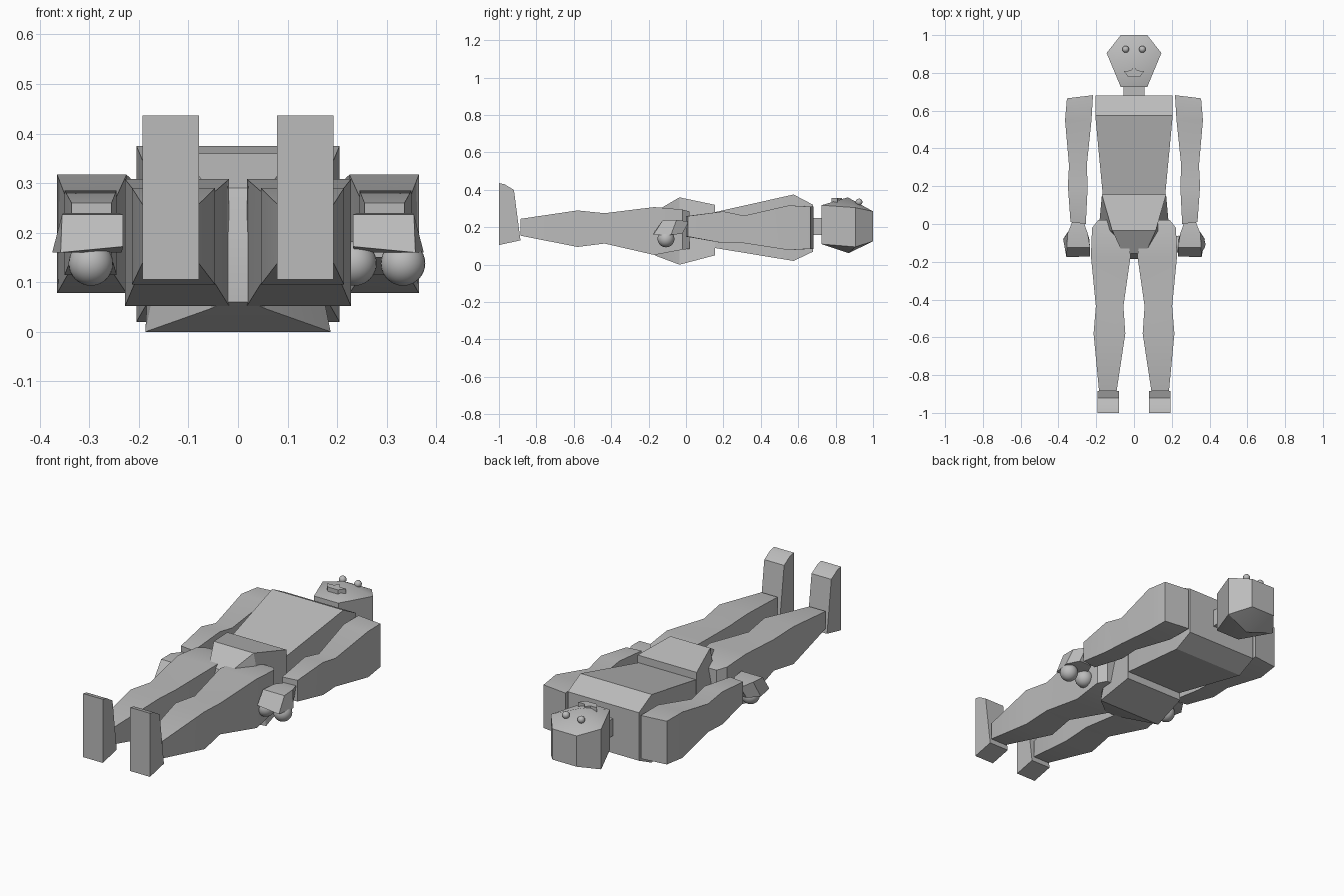
import bpy, bmesh, math
from mathutils import Vector

cube = bpy.data.objects.get("Cube")
if cube:
    bpy.data.objects.remove(cube, do_unlink=True)

grey = bpy.data.materials.new("plain grey")
grey.use_nodes = True
COL = (0.5, 0.5, 0.5, 1)
grey.diffuse_color = COL
grey.node_tree.nodes["Principled BSDF"].inputs["Base Color"].default_value = COL


def finish(bm, name):
    bmesh.ops.recalc_face_normals(bm, faces=bm.faces)
    me = bpy.data.meshes.new(name)
    bm.to_mesh(me)
    bm.free()
    me.materials.append(grey)
    ob = bpy.data.objects.new(name, me)
    bpy.context.collection.objects.link(ob)
    bpy.ops.object.select_all(action='DESELECT')
    ob.select_set(True)
    bpy.context.view_layer.objects.active = ob
    bpy.ops.object.shade_smooth_by_angle(angle=math.radians(30))
    return ob


def loft(name, rings):
    """Skin a closed solid over rings with equal point counts."""
    bm = bmesh.new()
    loops = [[bm.verts.new(p) for p in r] for r in rings]
    n = len(loops[0])
    for a, b in zip(loops, loops[1:]):
        for i in range(n):
            j = (i + 1) % n
            bm.faces.new((a[i], a[j], b[j], b[i]))
    bm.faces.new(loops[0])
    bm.faces.new(loops[-1])
    return finish(bm, name)


def limb(name, side, sections):
    """Boxy limb from (y inner, y outer, x inner, x outer, z low, z high)."""
    return loft(name, [[(side * a, ya, lo), (side * b, yb, lo),
                        (side * b, yb, hi), (side * a, ya, hi)]
                       for ya, yb, a, b, lo, hi in sections])


def block(name, sections):
    """Symmetric block from (y, low half width, high half width, z low, z high)."""
    return loft(name, [[(-a, y, lo), (a, y, lo), (b, y, hi), (-b, y, hi)]
                       for y, a, b, lo, hi in sections])


def ball(name, centre, r):
    bm = bmesh.new()
    bmesh.ops.create_uvsphere(bm, u_segments=24, v_segments=16, radius=r)
    bmesh.ops.translate(bm, verts=bm.verts, vec=Vector(centre))
    return finish(bm, name)


# Trunk
block("chest", [(0.68, 0.205, 0.205, 0.07, 0.32), (0.575, 0.205, 0.205, 0.02, 0.375),
                (0.15, 0.165, 0.165, 0.09, 0.28)])
block("pelvis", [(0.155, 0.17, 0.17, 0.05, 0.32), (-0.035, 0.187, 0.115, 0.0, 0.36),
                 (-0.155, 0.06, 0.06, 0.045, 0.29), (-0.185, 0.025, 0.025, 0.06, 0.19)])
block("neck", [(0.66, 0.055, 0.055, 0.16, 0.25), (0.76, 0.055, 0.055, 0.16, 0.25)])

# Head: six-sided column with pointed face and back
outline = [(-0.07, 1.0, 0.285, 0.125), (-0.145, 0.905, 0.305, 0.095),
           (-0.07, 0.725, 0.318, 0.11), (0.07, 0.725, 0.318, 0.11),
           (0.145, 0.905, 0.305, 0.095), (0.07, 1.0, 0.285, 0.125)]
bm = bmesh.new()
upper = [bm.verts.new((x, y, t)) for x, y, t, b in outline]
lower = [bm.verts.new((x, y, b)) for x, y, t, b in outline]
face_tip = bm.verts.new((0, 0.865, 0.36))
back_tip = bm.verts.new((0, 0.87, 0.062))
for i in range(6):
    j = (i + 1) % 6
    bm.faces.new((upper[i], upper[j], lower[j], lower[i]))
    bm.faces.new((upper[i], upper[j], face_tip))
    bm.faces.new((lower[i], lower[j], back_tip))
finish(bm, "head")

# Lips with a raised middle point
lips = [(-0.055, 0.81), (-0.03, 0.778), (0.03, 0.778), (0.055, 0.81),
        (0.017, 0.812), (0, 0.835), (-0.017, 0.812)]
loft("mouth", [[(x, y, z) for x, y in lips] for z in (0.325, 0.356)])

# Limbs, built once per side
for side, label in ((1, "left"), (-1, "right")):
    ball(label + "_eye", (side * 0.044, 0.925, 0.335), 0.018)
    limb(label + "_arm", side, [
        (0.682, 0.665, 0.217, 0.355, 0.085, 0.31), (0.55, 0.55, 0.225, 0.365, 0.078, 0.317),
        (0.31, 0.31, 0.25, 0.344, 0.115, 0.262), (0.2, 0.2, 0.245, 0.35, 0.115, 0.285),
        (0.0, 0.01, 0.255, 0.336, 0.15, 0.26)])
    # Hand: slanted wedge flaring towards the fingers
    loft(label + "_hand", [[(side * x, y, z) for x, y, z in ring] for ring in (
        [(0.26, -0.02, 0.165), (0.335, -0.02, 0.165), (0.325, 0.015, 0.23), (0.268, 0.015, 0.23)],
        [(0.235, -0.085, 0.16), (0.375, -0.08, 0.16), (0.352, -0.05, 0.24), (0.245, -0.05, 0.24)],
        [(0.232, -0.172, 0.172), (0.358, -0.175, 0.16), (0.355, -0.125, 0.237), (0.232, -0.125, 0.237)])])
    limb(label + "_leg", side, [
        (0.02, 0.02, 0.05, 0.19, 0.085, 0.285), (-0.02, -0.02, 0.04, 0.222, 0.08, 0.295),
        (-0.17, -0.17, 0.018, 0.228, 0.052, 0.308), (-0.435, -0.435, 0.056, 0.202, 0.113, 0.275),
        (-0.58, -0.58, 0.046, 0.214, 0.095, 0.29), (-0.885, -0.885, 0.092, 0.185, 0.155, 0.245)])
    # Foot: upright side profile pushed across its width
    sole = [(-1.0, 0.105), (-1.0, 0.436), (-0.97, 0.43), (-0.92, 0.4), (-0.885, 0.13)]
    loft(label + "_foot", [[(side * x, y, z) for y, z in sole] for x in (0.079, 0.193)])

# Small balls held under the hands
for name, x in (("left_inner_ball", 0.235), ("left_outer_ball", 0.333), ("right_ball", -0.297)):
    ball(name, (x, -0.107, 0.138), 0.045)
